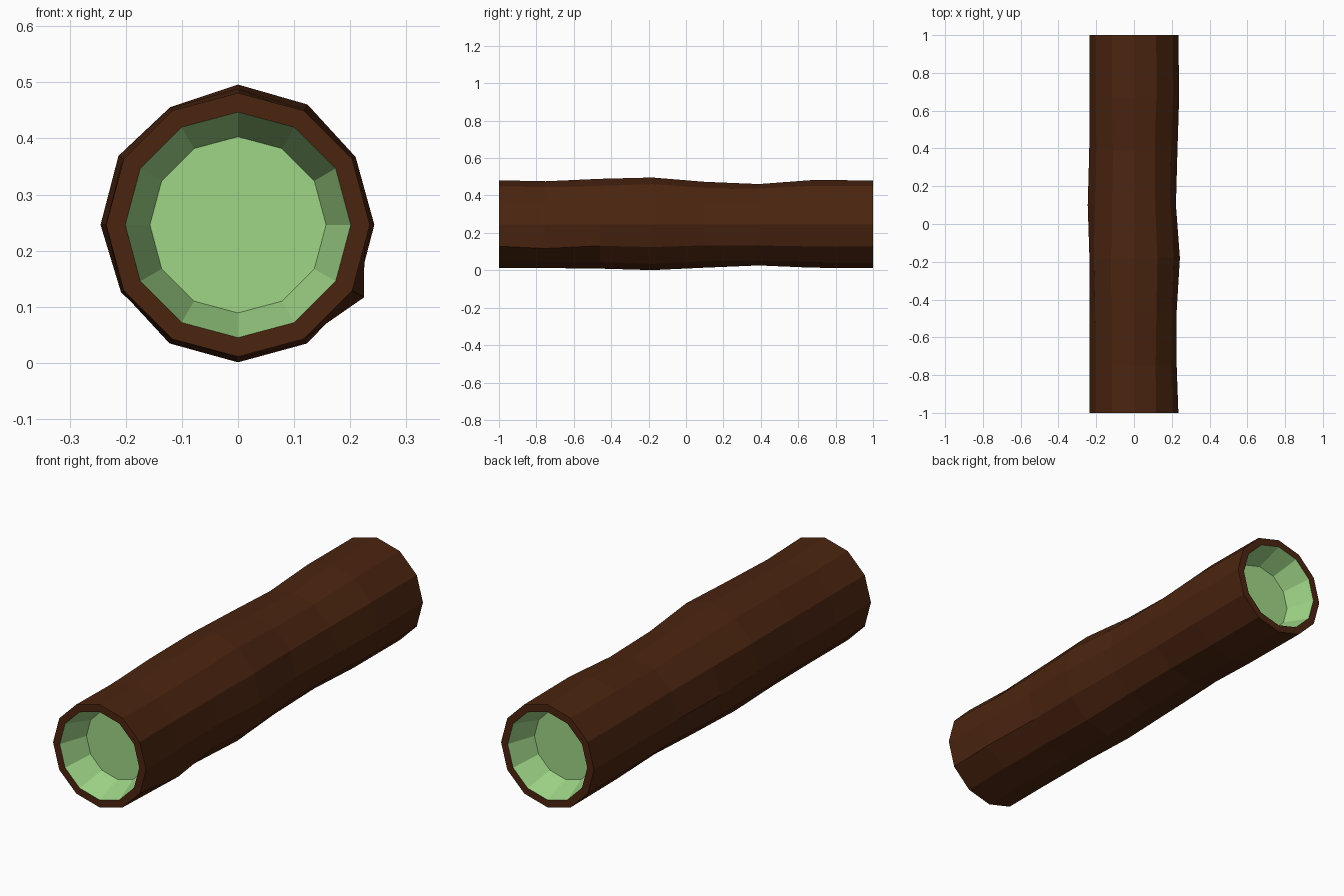
import bpy, bmesh, math

if "Cube" in bpy.data.objects:
    bpy.data.objects.remove(bpy.data.objects["Cube"])

SIDES, CZ, R_END, R_LIP, R_FLOOR, DEPTH = 12, 0.246, 0.235, 0.201, 0.157, 0.13


def material(name, rgb):
    m = bpy.data.materials.new(name)
    m.diffuse_color = (*rgb, 1)
    m.use_nodes = True
    m.node_tree.nodes["Principled BSDF"].inputs["Base Color"].default_value = m.diffuse_color
    return m


def ring(bm, y, radius):
    """Twelve-sided ring around the log axis; radius is a function of side index."""
    return [bm.verts.new((radius(k) * math.cos(k * math.tau / SIDES), y,
                          CZ + radius(k) * math.sin(k * math.tau / SIDES)))
            for k in range(SIDES)]


def bridge(bm, a, b):
    for k in range(SIDES):
        n = (k + 1) % SIDES
        bm.faces.new((a[k], a[n], b[n], b[k]))


def finish(bm, name, mat):
    me = bpy.data.meshes.new(name)
    bm.to_mesh(me)
    bm.free()
    me.materials.append(mat)
    bpy.context.collection.objects.link(bpy.data.objects.new(name, me))


# Uneven bark: y, then radius toward right, top, left, bottom
PROFILE = [
    (-0.75, 0.226, 0.230, 0.236, 0.234),
    (-0.46, 0.226, 0.243, 0.235, 0.237),
    (-0.18, 0.243, 0.250, 0.236, 0.245),
    (0.10, 0.222, 0.227, 0.245, 0.232),
    (0.39, 0.230, 0.215, 0.237, 0.220),
    (0.67, 0.239, 0.236, 0.235, 0.232),
]
BUMPS = {(0, 11): 0.259, (2, 1): 0.242, (2, 4): 0.242, (2, 5): 0.246, (2, 8): 0.244}


def bark_radius(i):
    dirs = PROFILE[i][1:]

    def r(k):
        q, t = k // 3, (k % 3) / 3
        return BUMPS.get((i, k), dirs[q] * (1 - t) + dirs[(q + 1) % 4] * t)
    return r


# Bark: outer shell with a flat rim at both ends
bm = bmesh.new()
rings = [ring(bm, -1, lambda k: R_LIP), ring(bm, -1, lambda k: R_END)]
rings += [ring(bm, p[0], bark_radius(i)) for i, p in enumerate(PROFILE)]
rings += [ring(bm, 1, lambda k: R_END), ring(bm, 1, lambda k: R_LIP)]
for a, b in zip(rings, rings[1:]):
    bridge(bm, a, b)
finish(bm, "log_bark", material("dark brown bark", (0.070, 0.018, 0.005)))

# Pale green recess in each end: tapered wall and flat floor
green = material("pale green wood", (0.345, 0.665, 0.240))
for s, name in ((-1, "front_hollow"), (1, "back_hollow")):
    bm = bmesh.new()
    lip = ring(bm, s, lambda k: R_LIP)
    floor = ring(bm, s * (1 - DEPTH), lambda k: R_FLOOR)
    if s < 0:
        bridge(bm, floor, lip)
        bm.faces.new(floor)
    else:
        bridge(bm, lip, floor)
        bm.faces.new(floor[::-1])
    # Make sure the wall and floor face outward through the opening
    bmesh.ops.recalc_face_normals(bm, faces=bm.faces[:])
    bm.normal_update()
    cap = max(bm.faces, key=lambda f: len(f.verts))
    if cap.normal.y * s < 0:
        bmesh.ops.reverse_faces(bm, faces=bm.faces[:])
    finish(bm, name, green)

# Bark normals point away from the log axis
me = bpy.data.objects["log_bark"].data
bm = bmesh.new()
bm.from_mesh(me)
bm.normal_update()
side = max(bm.faces, key=lambda f: f.calc_center_median().z - abs(f.calc_center_median().y))
if side.normal.z < 0:
    bmesh.ops.reverse_faces(bm, faces=bm.faces[:])
bm.to_mesh(me)
bm.free()
